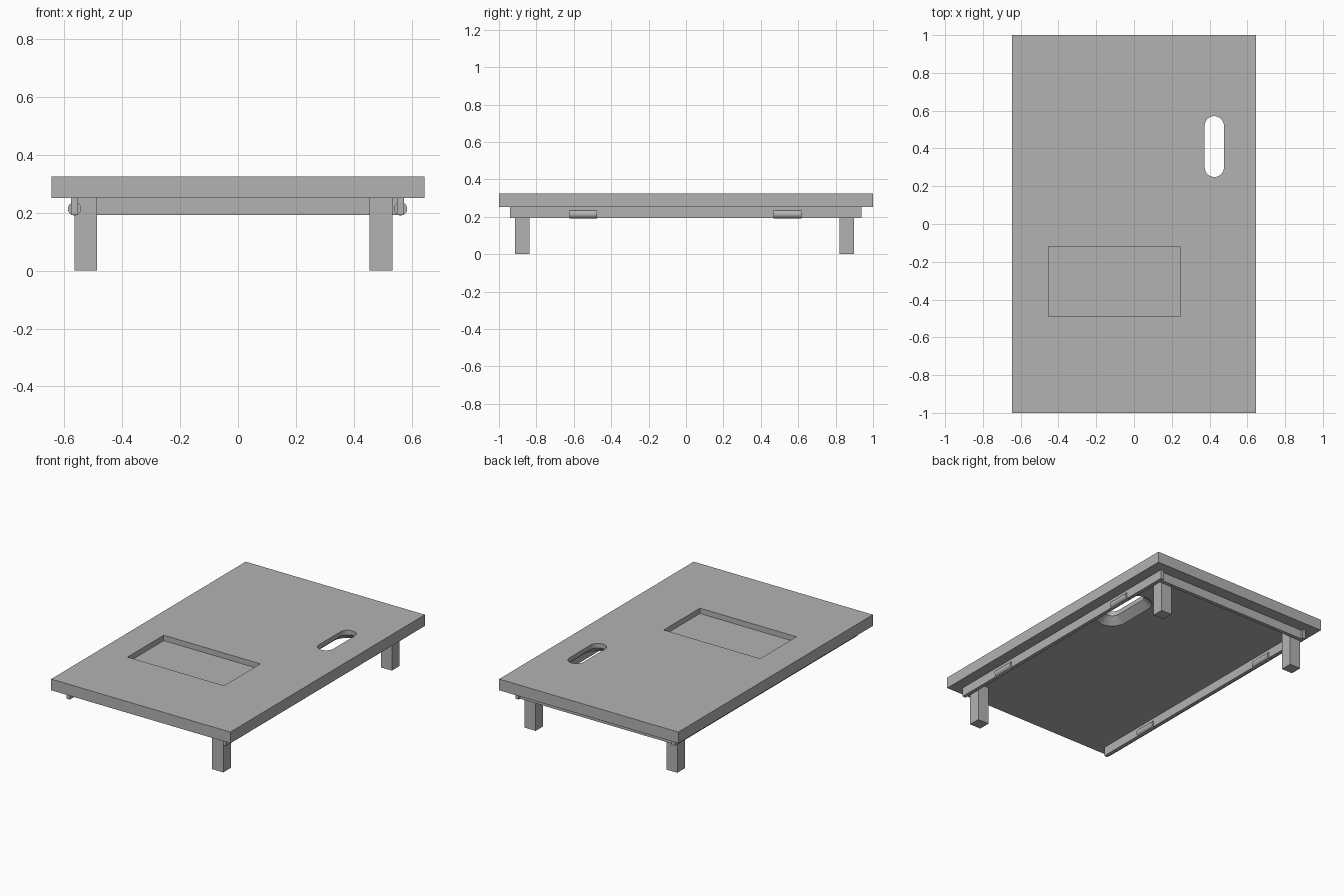
import bpy, bmesh, math

cube = bpy.data.objects.get("Cube")
if cube:
    bpy.data.objects.remove(cube, do_unlink=True)

grey = bpy.data.materials.new("plain grey")
grey.use_nodes = True
colour = (0.45, 0.45, 0.45, 1)
grey.diffuse_color = colour
grey.node_tree.nodes["Principled BSDF"].inputs["Base Color"].default_value = colour


def finish(bm, name):
    bmesh.ops.recalc_face_normals(bm, faces=bm.faces)
    mesh = bpy.data.meshes.new(name)
    bm.to_mesh(mesh)
    bm.free()
    mesh.materials.append(grey)
    obj = bpy.data.objects.new(name, mesh)
    bpy.context.collection.objects.link(obj)
    return obj


def box(name, x, y, z):
    """Box from (low, high) ranges on each axis."""
    bm = bmesh.new()
    bmesh.ops.create_cube(bm, size=1)
    for v in bm.verts:
        v.co = [(lo + hi) / 2 + c * (hi - lo) for c, (lo, hi) in zip(v.co, (x, y, z))]
    return finish(bm, name)


def slot(name, cx, cy, straight, rings, steps=16):
    """Round-ended slot lofted through (height, radius) rings."""
    bm = bmesh.new()
    loops = []
    for z, r in rings:
        loop = []
        for end in (0, 1):
            for i in range(steps + 1):
                a = math.pi * (end + i / steps)
                shift = straight if end == 0 else -straight
                loop.append(bm.verts.new((cx + r * math.cos(a), cy + shift + r * math.sin(a), z)))
        loops.append(loop)
    for low, high in zip(loops, loops[1:]):
        for i in range(len(low)):
            j = (i + 1) % len(low)
            bm.faces.new((low[i], low[j], high[j], high[i]))
    bm.faces.new(loops[0])
    bm.faces.new(loops[-1])
    return finish(bm, name)


def select(obj):
    bpy.ops.object.select_all(action='DESELECT')
    obj.select_set(True)
    bpy.context.view_layer.objects.active = obj


def smooth(obj):
    select(obj)
    bpy.ops.object.shade_smooth_by_angle(angle=math.radians(30))


def cut(obj, cutter):
    select(obj)
    mod = obj.modifiers.new("cut", 'BOOLEAN')
    mod.operation = 'DIFFERENCE'
    mod.solver = 'EXACT'
    mod.object = cutter
    bpy.ops.object.modifier_apply(modifier=mod.name)
    bpy.data.objects.remove(cutter, do_unlink=True)


# Board with a shallow tray recess and a grip hole that flares underneath
UNDER, TOP, RAIL = 0.252, 0.325, 0.193
board = box("board", (-0.645, 0.645), (-1, 1), (UNDER, TOP))
cut(board, box("recess_cutter", (-0.452, 0.243), (-0.49, -0.118), (0.29, 0.4)))
cut(board, slot("grip_cutter", 0.425, 0.41, 0.11,
                [(UNDER - 0.01, 0.11), (UNDER, 0.1), (0.295, 0.051), (0.35, 0.051)]))
smooth(board)

# Rails under both long sides and the back
box("right_rail", (-0.577, -0.553), (-0.94, 0.937), (RAIL, UNDER))
box("left_rail", (0.549, 0.573), (-0.94, 0.937), (RAIL, UNDER))
box("back_rail", (-0.553, 0.549), (0.898, 0.922), (RAIL, UNDER))

# Three legs
LEFT, RIGHT = (0.454, 0.534), (-0.566, -0.487)
FRONT, BACK = (-0.914, -0.837), (0.82, 0.898)
for name, x, y in (("front_left_leg", LEFT, FRONT),
                   ("back_left_leg", LEFT, BACK),
                   ("back_right_leg", RIGHT, BACK)):
    box(name, x, y, (0, UNDER))

# Hinge barrels set into the side rails
for side, x in (("right", -0.565), ("left", 0.562)):
    for end, y in (("front", -0.549), ("back", 0.543)):
        bm = bmesh.new()
        bmesh.ops.create_cone(bm, cap_ends=True, segments=32, radius1=0.023,
                              radius2=0.023, depth=0.148)
        for v in bm.verts:
            v.co = (x + v.co.x, y + v.co.z, 0.214 + v.co.y)
        smooth(finish(bm, f"{end}_{side}_hinge_barrel"))
